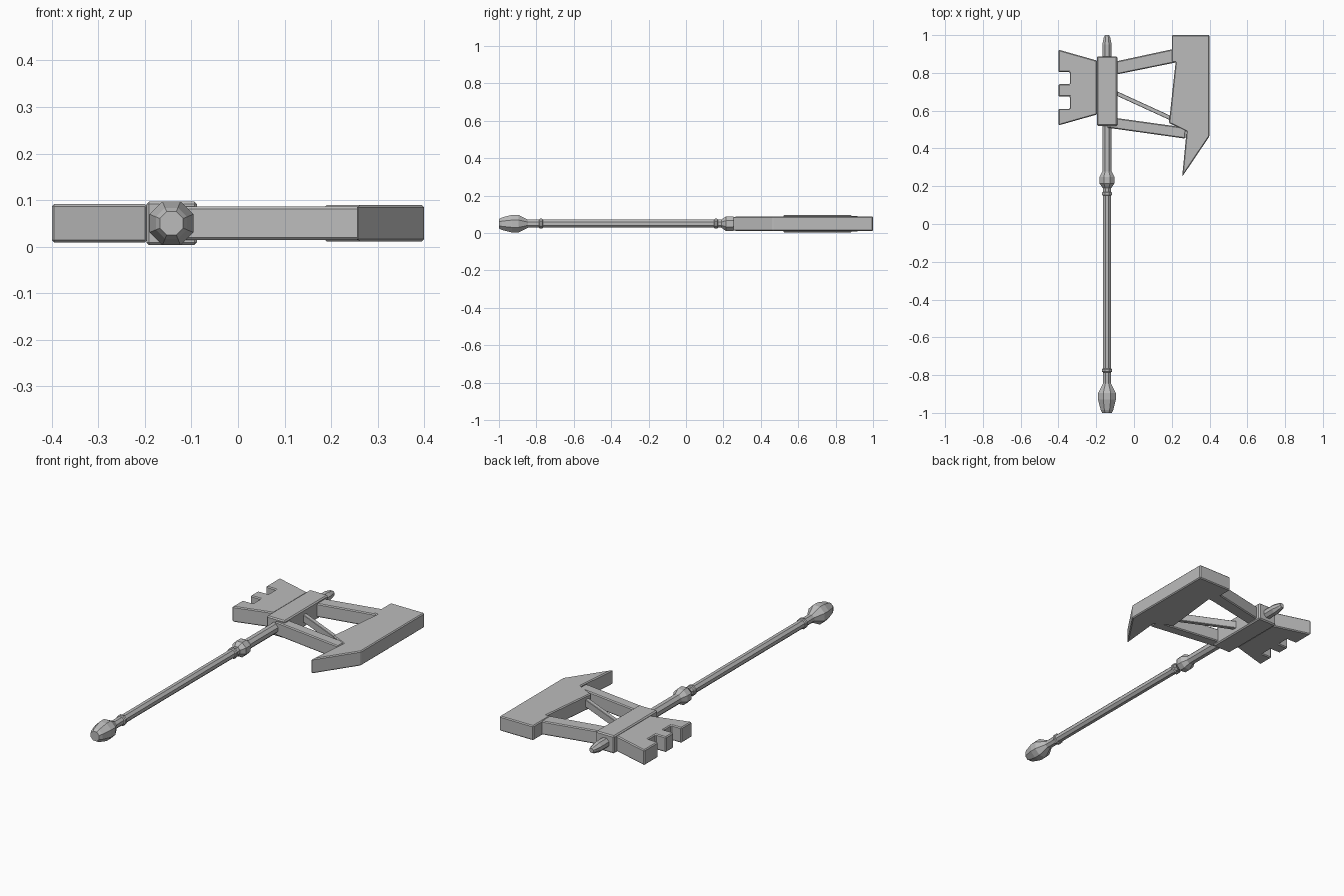
import bpy, bmesh, math
from mathutils import Vector

cube = bpy.data.objects.get("Cube")
if cube:
    bpy.data.objects.remove(cube, do_unlink=True)

grey = bpy.data.materials.new("plain_grey")
grey.use_nodes = True
colour = (0.5, 0.5, 0.5, 1)
grey.diffuse_color = colour
grey.node_tree.nodes["Principled BSDF"].inputs["Base Color"].default_value = colour

MID = 0.05        # height of the weapon's centre plane
AXIS = -0.143     # x of the handle


def finish(name, bm):
    bmesh.ops.recalc_face_normals(bm, faces=bm.faces)
    mesh = bpy.data.meshes.new(name)
    bm.to_mesh(mesh)
    bm.free()
    mesh.materials.append(grey)
    obj = bpy.data.objects.new(name, mesh)
    bpy.context.collection.objects.link(obj)
    return obj


def plate(name, outline, half, bevel=0.005):
    """Extrude a flat outline evenly about the centre plane."""
    bm = bmesh.new()
    base = bm.faces.new([bm.verts.new((x, y, MID - half)) for x, y in outline])
    top = bmesh.ops.extrude_face_region(bm, geom=[base])["geom"]
    verts = [v for v in top if isinstance(v, bmesh.types.BMVert)]
    bmesh.ops.translate(bm, verts=verts, vec=(0, 0, 2 * half))
    obj = finish(name, bm)
    mod = obj.modifiers.new("edge_bevel", "BEVEL")
    mod.width = bevel
    mod.segments = 1
    mod.limit_method = "ANGLE"
    return obj


def turned(name, profile, sides=8):
    """Turn (y, radius) pairs around the handle axis."""
    bm = bmesh.new()
    rings = []
    for y, r in profile:
        ring = []
        for i in range(sides):
            a = math.tau * (i + 0.5) / sides
            ring.append(bm.verts.new((AXIS + r * math.cos(a), y, MID + r * math.sin(a))))
        rings.append(ring)
    for a, b in zip(rings, rings[1:]):
        for i in range(sides):
            j = (i + 1) % sides
            bm.faces.new((a[i], a[j], b[j], b[i]))
    bm.faces.new(rings[0])
    bm.faces.new(rings[-1])
    return finish(name, bm)


# Handle
turned("pommel", [(-1, 0.027), (-0.985, 0.036), (-0.93, 0.051), (-0.895, 0.051), (-0.845, 0.023)])
turned("lower_shaft", [(-0.86, 0.023), (0.2, 0.023)])
for name, y in (("lower_ring", -0.775), ("upper_ring", 0.16)):
    turned(name, [(y - 0.01, 0.024), (y - 0.006, 0.029), (y + 0.006, 0.029), (y + 0.01, 0.024)])
turned("collar", [(0.19, 0.024), (0.215, 0.043), (0.25, 0.043), (0.278, 0.027)])
turned("upper_shaft", [(0.27, 0.027), (0.95, 0.027), (0.99, 0.018), (1, 0.012)])

# Central socket
plate("socket", [(-0.197, 0.52), (-0.088, 0.52), (-0.088, 0.887), (-0.197, 0.887)], 0.047, 0.006)

# Flared hammer head with two square notches
hammer = [(-0.195, 0.58), (-0.195, 0.865), (-0.4, 0.923)]
for high, low in ((0.805, 0.74), (0.675, 0.61)):
    hammer += [(-0.4, high), (-0.34, high), (-0.34, low), (-0.4, low)]
hammer.append((-0.4, 0.522))
plate("hammer_head", hammer, 0.041)

# Axe blade with hooked lower point
plate("axe_blade", [(0.2, 1), (0.4, 1), (0.4, 0.465), (0.255, 0.25), (0.278, 0.49),
                    (0.185, 0.535), (0.22, 0.855), (0.2, 0.855)], 0.039)

# Arms joining blade and socket
plate("upper_arm", [(-0.1, 0.79), (0.23, 0.857), (0.23, 0.931), (-0.1, 0.86)], 0.036)
plate("lower_arm", [(-0.143, 0.51), (0.272, 0.452), (0.275, 0.51), (-0.1, 0.562)], 0.036)

# Thin diagonal strut
start, end = Vector((-0.1, 0.695)), Vector((0.195, 0.56))
along = (end - start).normalized()
side = Vector((-along.y, along.x)) * 0.011
plate("strut", [start - side, end - side, end + side, start + side], 0.02, 0.002)
